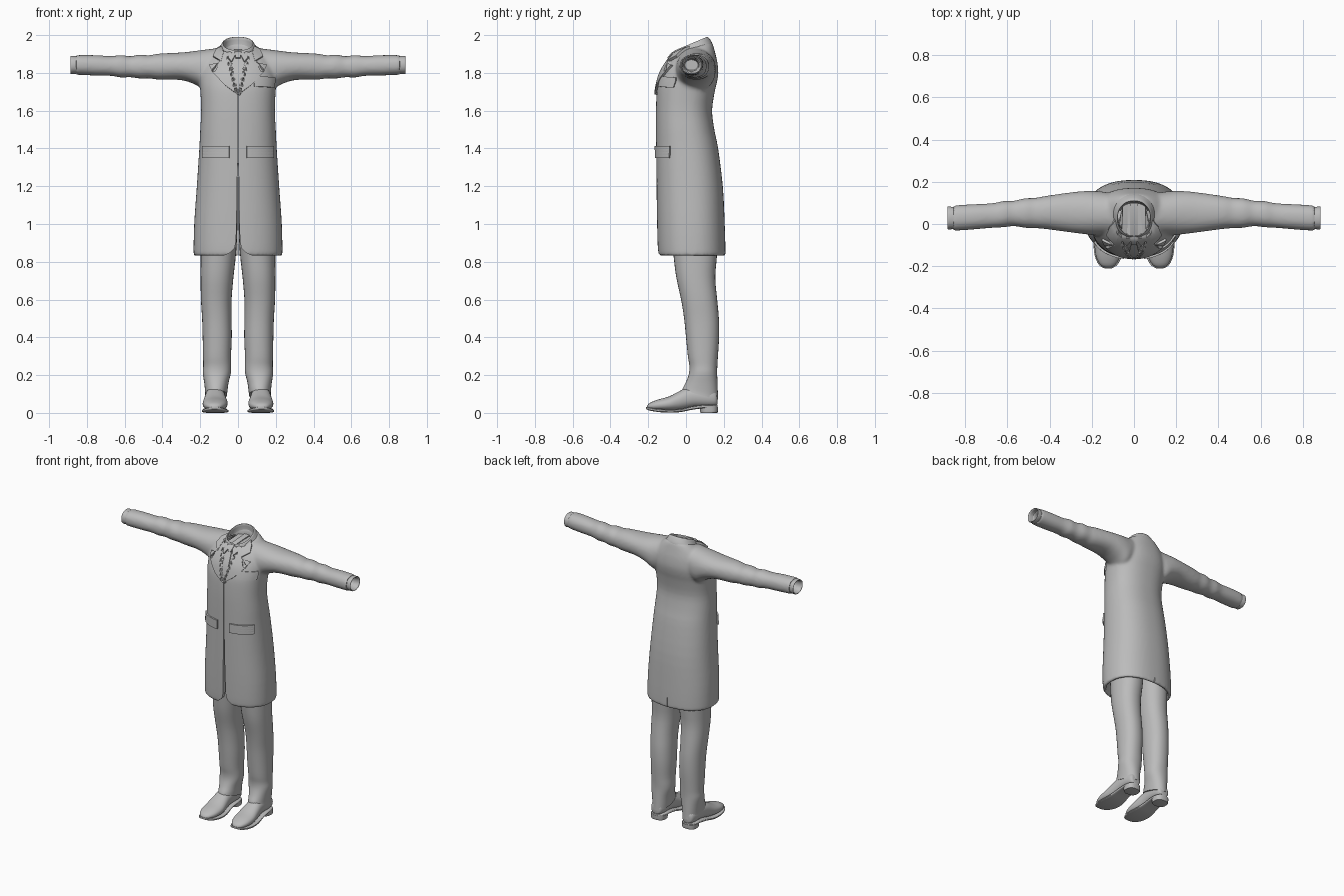
import bpy, bmesh, math
from mathutils import Vector
from mathutils.bvhtree import BVHTree

if "Cube" in bpy.data.objects:
    bpy.data.objects.remove(bpy.data.objects["Cube"])

GREY = (0.5, 0.5, 0.5, 1)
mat = bpy.data.materials.new("cloth_grey")
mat.use_nodes = True
mat.diffuse_color = GREY
shader = mat.node_tree.nodes["Principled BSDF"]
shader.inputs["Base Color"].default_value = GREY
shader.inputs["Roughness"].default_value = 0.8


def make_object(name, bm):
    bmesh.ops.recalc_face_normals(bm, faces=bm.faces)
    mesh = bpy.data.meshes.new(name)
    bm.to_mesh(mesh)
    bm.free()
    mesh.materials.append(mat)
    ob = bpy.data.objects.new(name, mesh)
    bpy.context.collection.objects.link(ob)
    return ob


def finish(ob, angle=40):
    """Apply the modifiers and shade smooth, keeping hard edges."""
    bpy.ops.object.select_all(action='DESELECT')
    ob.select_set(True)
    bpy.context.view_layer.objects.active = ob
    bpy.ops.object.convert(target='MESH')
    bpy.ops.object.shade_smooth_by_angle(angle=math.radians(angle))
    return ob


def catmull(rings, steps):
    out = []
    for i in range(len(rings) - 1):
        p0, p1 = rings[max(i - 1, 0)], rings[i]
        p2, p3 = rings[i + 1], rings[min(i + 2, len(rings) - 1)]
        for k in range(steps):
            t = k / steps
            out.append([b + t / 2 * (c - a + t * (2 * a - 5 * b + 4 * c - d
                        + t * (3 * b - a - 3 * c + d)))
                        for a, b, c, d in zip(p0, p1, p2, p3)])
    return out + [rings[-1]]


def loft(bm, rings, axis, side=1, n=32, power=2.2, steps=3):
    """Skin rings of (station, a low, a high, b low, b high, tilt)."""
    rings = [tuple(r) + (0,) * (6 - len(r)) for r in rings]
    loops = []
    for t, a0, a1, b0, b1, tilt in catmull(rings, steps):
        loop = []
        for k in range(n):
            c, s = math.cos(math.tau * k / n), math.sin(math.tau * k / n)
            a = (a0 + a1) / 2 + (a1 - a0) / 2 * math.copysign(abs(c) ** (2 / power), c)
            db = (b1 - b0) / 2 * math.copysign(abs(s) ** (2 / power), s)
            b, w = (b0 + b1) / 2 + db, t + tilt * db
            x, y, z = {'x': (w, a, b), 'y': (a, w, b), 'z': (a, b, w)}[axis]
            loop.append(bm.verts.new((x * side, y, z)))
        loops.append(loop)
    for lo, hi in zip(loops, loops[1:]):
        for k in range(n):
            j = (k + 1) % n
            bm.faces.new((lo[k], lo[j], hi[j], hi[k]))
    bm.faces.new(loops[0])
    bm.faces.new(loops[-1])


def loft_object(name, rings, axis, **options):
    bm = bmesh.new()
    loft(bm, rings, axis, **options)
    return finish(make_object(name, bm))


# Coat: hollow skirt, body, shoulders and neck hole, as (z, half width, front, back, tilt)
body = [(1.32, .17, -.12, .14), (1.1, .195, -.125, .165), (.86, .21, -.125, .185),
        (.832, .215, -.125, .19), (.83, .23, -.138, .205), (.85, .235, -.148, .209),
        (1.0, .232, -.153, .205), (1.2, .218, -.156, .195), (1.4, .205, -.158, .17),
        (1.5, .2, -.159, .15), (1.6, .195, -.159, .138), (1.7, .199, -.155, .152),
        (1.75, .202, -.146, .164), (1.8, .198, -.131, .171), (1.85, .185, -.107, .166, .05),
        (1.89, .16, -.085, .155, .12), (1.925, .115, -.066, .142, .25),
        (1.935, .09, -.055, .13, .3), (1.92, .078, -.045, .105, .3), (1.78, .07, -.04, .09)]
# Sleeve: (x, front, back, low, high), turning inward at the open wrist
sleeve = [(.1, -.05, .145, 1.74, 1.932), (.16, -.055, .155, 1.70, 1.925),
          (.22, -.05, .157, 1.735, 1.917), (.3, -.04, .15, 1.762, 1.908),
          (.42, -.024, .133, 1.764, 1.902), (.47, -.02, .124, 1.771, 1.893),
          (.52, -.018, .122, 1.77, 1.897), (.57, -.01, .11, 1.777, 1.888),
          (.62, -.016, .109, 1.775, 1.895), (.67, -.018, .099, 1.784, 1.889),
          (.76, -.026, .094, 1.786, 1.894), (.855, -.032, .088, 1.79, 1.894),
          (.86, -.026, .082, 1.795, 1.888), (.85, -.013, .07, 1.808, 1.875),
          (.79, -.01, .068, 1.81, 1.873)]
bm = bmesh.new()
loft(bm, [(z, -w, w, *rest) for z, w, *rest in body], 'z', n=64, power=2.35)
for side in (1, -1):
    loft(bm, sleeve, 'x', side=side)
coat = make_object("coat", bm)
remesh = coat.modifiers.new("blend", 'REMESH')
remesh.mode = 'VOXEL'
remesh.voxel_size = 0.009
soften = coat.modifiers.new("soften", 'SMOOTH')
soften.factor, soften.iterations = 0.5, 8
finish(coat)
surface = BVHTree.FromObject(coat, bpy.context.evaluated_depsgraph_get())


def on_front(x, z):
    hit = surface.ray_cast(Vector((x, -1, z)), Vector((0, 1, 0)))[0]
    return hit if hit else surface.find_nearest(Vector((x, -.07, z)))[0]


def patch(name, outline, height, side=1):
    """Cloth piece with an (x, z) outline laid over the coat front."""
    bm = bmesh.new()
    bm.faces.new([bm.verts.new((x * side, 0, z)) for x, z in outline])
    for _ in range(5):
        bmesh.ops.triangulate(bm, faces=bm.faces)
        long_edges = [e for e in bm.edges if e.calc_length() > .018]
        if long_edges:
            bmesh.ops.subdivide_edges(bm, edges=long_edges, cuts=1)
    bmesh.ops.triangulate(bm, faces=bm.faces)
    for v in bm.verts:
        v.co = on_front(v.co.x, v.co.z)
    ob = make_object(name, bm)
    thick = ob.modifiers.new("thickness", 'SOLIDIFY')
    thick.thickness, thick.offset = height * 2, 0
    return finish(ob)


# Pocket flaps, lapels and collar wings
for side, label in ((1, "left"), (-1, "right")):
    patch(label + "_pocket_flap", [(.046, 1.35), (.183, 1.35), (.183, 1.412), (.046, 1.412)], .01, side)
    patch(label + "_lapel", [(.002, 1.685), (.07, 1.735), (.13, 1.80), (.148, 1.838),
                             (.088, 1.85), (.078, 1.91), (.055, 1.9), (.045, 1.83)], .012, side)
    patch(label + "_collar_wing", [(.086, 1.856), (.128, 1.882), (.115, 1.915),
                                   (.09, 1.93), (.07, 1.915)], .014, side)
    patch(label + "_shirt_collar", [(.006, 1.905), (.034, 1.855), (.06, 1.89), (.055, 1.91)], .01, side)
patch("chest_pocket", [(.085, 1.728), (.188, 1.722), (.193, 1.775), (.088, 1.782)], .008)
patch("tie_blade", [(0, 1.70), (.02, 1.75), (.022, 1.81), (.01, 1.89), (-.01, 1.89),
                    (-.022, 1.81), (-.02, 1.75)], .006)
patch("tie_knot", [(-.011, 1.872), (.011, 1.872), (.02, 1.91), (-.02, 1.91)], .014)

# Front opening with rounded corners, and a short back vent
opening = [(.0015, 1.69), (.002, 1.4), (.006, 1.1), (.01, .91), (.018, .872),
           (.045, .846), (.09, .826), (.1, .75)]
vent = [(.001, .9), (.005, .75)]
for edge, y0, y1 in ((opening, -.4, -.05), (vent, .05, .4)):
    bm = bmesh.new()
    outline = edge + [(-x, z) for x, z in reversed(edge)]
    face = bm.faces.new([bm.verts.new((x, y0, z)) for x, z in outline])
    new = bmesh.ops.extrude_face_region(bm, geom=[face])["geom"]
    bmesh.ops.translate(bm, vec=(0, y1 - y0, 0),
                        verts=[g for g in new if isinstance(g, bmesh.types.BMVert)])
    cutter = make_object("opening_cutter", bm)
    cutter.hide_render = True
    cut = coat.modifiers.new("opening", 'BOOLEAN')
    cut.operation, cut.object = 'DIFFERENCE', cutter
    finish(coat)
    bpy.data.objects.remove(cutter)

# Coat button
bm = bmesh.new()
bmesh.ops.create_uvsphere(bm, u_segments=16, v_segments=8, radius=.009)
bmesh.ops.scale(bm, vec=(1, .6, 1), verts=bm.verts)
bmesh.ops.translate(bm, vec=on_front(.006, 1.69), verts=bm.verts)
finish(make_object("coat_button", bm))

# Turned-up coat collar and the shirt band inside it
loft_object("coat_collar", [(1.87, -.12, .12, -.07, .145, .35), (1.905, -.112, .112, -.075, .142, .4),
                            (1.935, -.094, .094, -.068, .128, .42), (1.952, -.084, .084, -.062, .116, .42),
                            (1.95, -.077, .077, -.056, .108, .42), (1.9, -.078, .078, -.054, .108, .42),
                            (1.8, -.06, .06, -.03, .08)], 'z', n=48)

# Trousers: (z, inner, outer, front, back, hem tilt)
leg = [(1.25, .002, .165, -.09, .13), (1.0, .003, .19, -.085, .165), (.85, .01, .197, -.068, .165),
       (.72, .024, .198, -.052, .155), (.6, .034, .196, -.026, .165), (.5, .034, .19, -.01, .174),
       (.4, .033, .187, 0, .175), (.3, .037, .185, .01, .169), (.25, .036, .184, .018, .166),
       (.21, .038, .186, .016, .165), (.16, .05, .179, .002, .167, -.1),
       (.115, .056, .174, -.014, .169, -.24), (.095, .058, .174, -.02, .17, -.27)]
# Shoe upper and sole: (y, inner, outer, low, high)
upper = [(-.207, .112, .134, .024, .036), (-.193, .088, .16, .018, .052), (-.15, .064, .181, .012, .07),
         (-.09, .055, .187, .01, .087), (-.04, .06, .181, .012, .112), (0, .066, .176, .02, .132),
         (.05, .068, .172, .03, .14), (.12, .07, .168, .03, .135), (.158, .082, .158, .035, .115),
         (.166, .1, .14, .045, .09)]
sole = [(-.211, .108, .138, .02, .032), (-.195, .08, .166, .013, .028), (-.15, .057, .186, .005, .022),
        (-.09, .049, .192, .001, .018), (-.03, .055, .187, .004, .021), (.03, .066, .178, .016, .034),
        (.1, .066, .174, .025, .043), (.15, .076, .164, .025, .043), (.168, .1, .14, .025, .043)]
heel = [(0, .072, .168, .078, .164), (.004, .07, .17, .076, .168), (.032, .068, .172, .072, .17)]
cuff = [(.8, -.02, .076, 1.8, 1.883), (.85, -.024, .08, 1.796, 1.888), (.882, -.025, .083, 1.794, 1.89),
        (.884, -.02, .078, 1.799, 1.885), (.87, -.016, .073, 1.804, 1.88), (.8, -.01, .068, 1.81, 1.875)]
for side, label in ((1, "left"), (-1, "right")):
    loft_object(label + "_trouser_leg", leg, 'z', side=side)
    loft_object(label + "_shoe", upper, 'y', side=side)
    loft_object(label + "_sole", sole, 'y', side=side, power=4)
    loft_object(label + "_heel", heel, 'z', side=side, power=2.6)
    loft_object(label + "_shirt_cuff", cuff, 'x', side=side)
